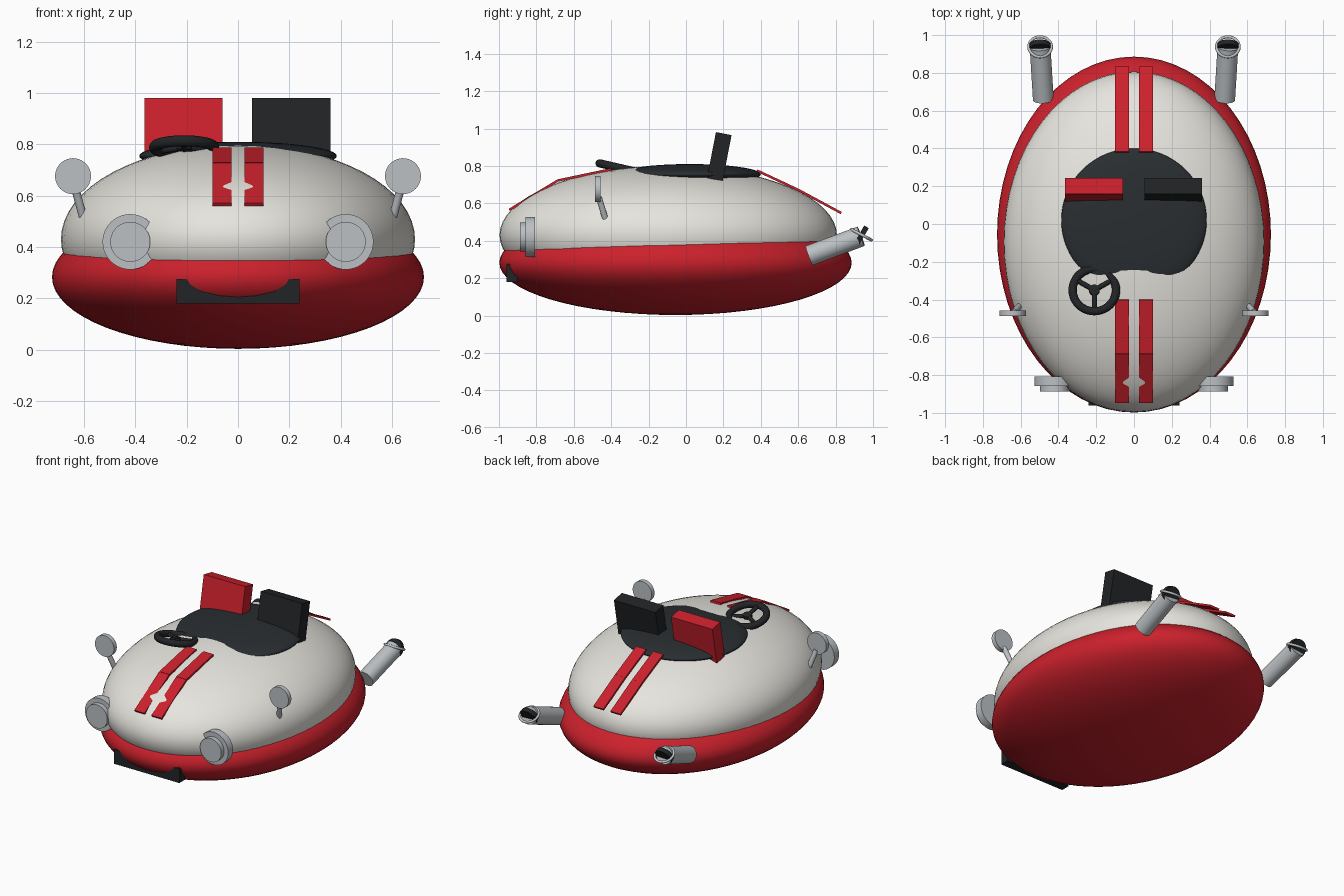
import bpy
from math import radians, cos, sin, tau
from mathutils import Vector

if "Cube" in bpy.data.objects:
    bpy.data.objects.remove(bpy.data.objects["Cube"])


def mat(name, r, g, b):
    m = bpy.data.materials.new(name)
    m.diffuse_color = (r, g, b, 1)
    m.use_nodes = True
    m.node_tree.nodes["Principled BSDF"].inputs["Base Color"].default_value = m.diffuse_color
    return m


RED = mat("red paint", 0.60, 0.015, 0.025)
CREAM = mat("cream paint", 0.80, 0.78, 0.73)
BLACK = mat("black", 0.015, 0.017, 0.019)
DARK = mat("dark cockpit", 0.022, 0.027, 0.031)
CHROME = mat("chrome", 0.50, 0.53, 0.55)


def finish(name, m, smooth=True):
    o = bpy.context.object
    o.name = name
    o.data.materials.append(m)
    if smooth:
        bpy.ops.object.shade_smooth_by_angle(angle=radians(40))
    return o


def ellipsoid(name, loc, radii, m):
    bpy.ops.mesh.primitive_uv_sphere_add(segments=64, ring_count=32, location=loc)
    bpy.context.object.scale = radii
    return finish(name, m)


def box(name, loc, size, m, rot=(0, 0, 0)):
    bpy.ops.mesh.primitive_cube_add(size=1, location=loc, rotation=rot)
    bpy.context.object.scale = size
    return finish(name, m, False)


def disc(name, loc, r, depth, m, tilt=90):
    bpy.ops.mesh.primitive_cylinder_add(vertices=40, radius=r, depth=depth, location=loc,
                                        rotation=(radians(-tilt), 0, 0))
    return finish(name, m)


def rod(name, a, b, r, m):
    a, b = Vector(a), Vector(b)
    bpy.ops.mesh.primitive_cylinder_add(vertices=32, radius=r, depth=(b - a).length,
                                        location=(a + b) / 2,
                                        rotation=(b - a).to_track_quat('Z', 'Y').to_euler())
    return finish(name, m)


def ring(name, loc, R, r, m, tilt):
    bpy.ops.mesh.primitive_torus_add(major_radius=R, minor_radius=r, major_segments=48,
                                     minor_segments=12, location=loc,
                                     rotation=(radians(-tilt), 0, 0))
    return finish(name, m)


# Hull, upper shell and cockpit well
ellipsoid("lower_hull", (0, -0.056, 0.283), (0.725, 0.942, 0.28), RED)
ellipsoid("upper_shell", (0, -0.095, 0.43), (0.69, 0.902, 0.37), CREAM)
ellipsoid("cockpit", (0, 0.02, 0.755), (0.385, 0.38, 0.055), DARK)

# Seat backs
for name, x, m in (("left_seat", -0.212, RED), ("right_seat", 0.208, BLACK)):
    box(name, (x, 0.178, 0.85), (0.305, 0.085, 0.25), m, (radians(-11), 0, 0))

# Steering wheel, front edge raised
wheel = Vector((-0.21, -0.35, 0.788))
tilt = 13
ring("steering_wheel", wheel, 0.115, 0.022, BLACK, tilt)
disc("wheel_hub", wheel, 0.028, 0.022, BLACK, tilt)
for i in range(3):
    a = tau * i / 3 + tau / 12
    out = Vector((cos(a), sin(a) * cos(radians(tilt)), -sin(a) * sin(radians(tilt))))
    rod("wheel_spoke", wheel, wheel + out * 0.112, 0.013, BLACK)

# Twin racing stripes laid as thin plates along the shell
FRONT = [(-0.40, 0.782), (-0.685, 0.722), (-0.945, 0.565)]
REAR = [(0.38, 0.775), (0.60, 0.672), (0.83, 0.548)]
for side in (-1, 1):
    for path in (FRONT, REAR):
        for (y0, z0), (y1, z1) in zip(path, path[1:]):
            d = Vector((y1 - y0, z1 - z0))
            if d.x < 0:
                d = -d
            angle = Vector((0, d.x, d.y)).to_track_quat('Y', 'Z').to_euler()
            box("stripe", (side * 0.063, (y0 + y1) / 2, (z0 + z1) / 2),
                (0.074, d.length, 0.013), RED, angle)

# Front grille bar
box("grille", (0, -0.93, 0.228), (0.48, 0.06, 0.095), BLACK)

for side in (-1, 1):
    # Headlights
    disc("headlight_housing", (side * 0.42, -0.832, 0.42), 0.108, 0.05, CHROME)
    disc("headlight_lens", (side * 0.42, -0.86, 0.42), 0.078, 0.055, CHROME)
    # Mirrors
    disc("mirror", (side * 0.643, -0.472, 0.676), 0.07, 0.03, CHROME)
    rod("mirror_stem", (side * 0.635, -0.465, 0.63), (side * 0.605, -0.432, 0.52), 0.016, CHROME)
    # Exhausts with a skewed ring and dark plug at the tip
    tip = (side * 0.497, 0.936, 0.424)
    rod("exhaust_pipe", (side * 0.48, 0.658, 0.32), tip, 0.055, CHROME)
    ring("exhaust_ring", (side * 0.497, 0.938, 0.432), 0.06, 0.008, CHROME, 28)
    disc("exhaust_plug", tip, 0.058, 0.028, BLACK, 120)
